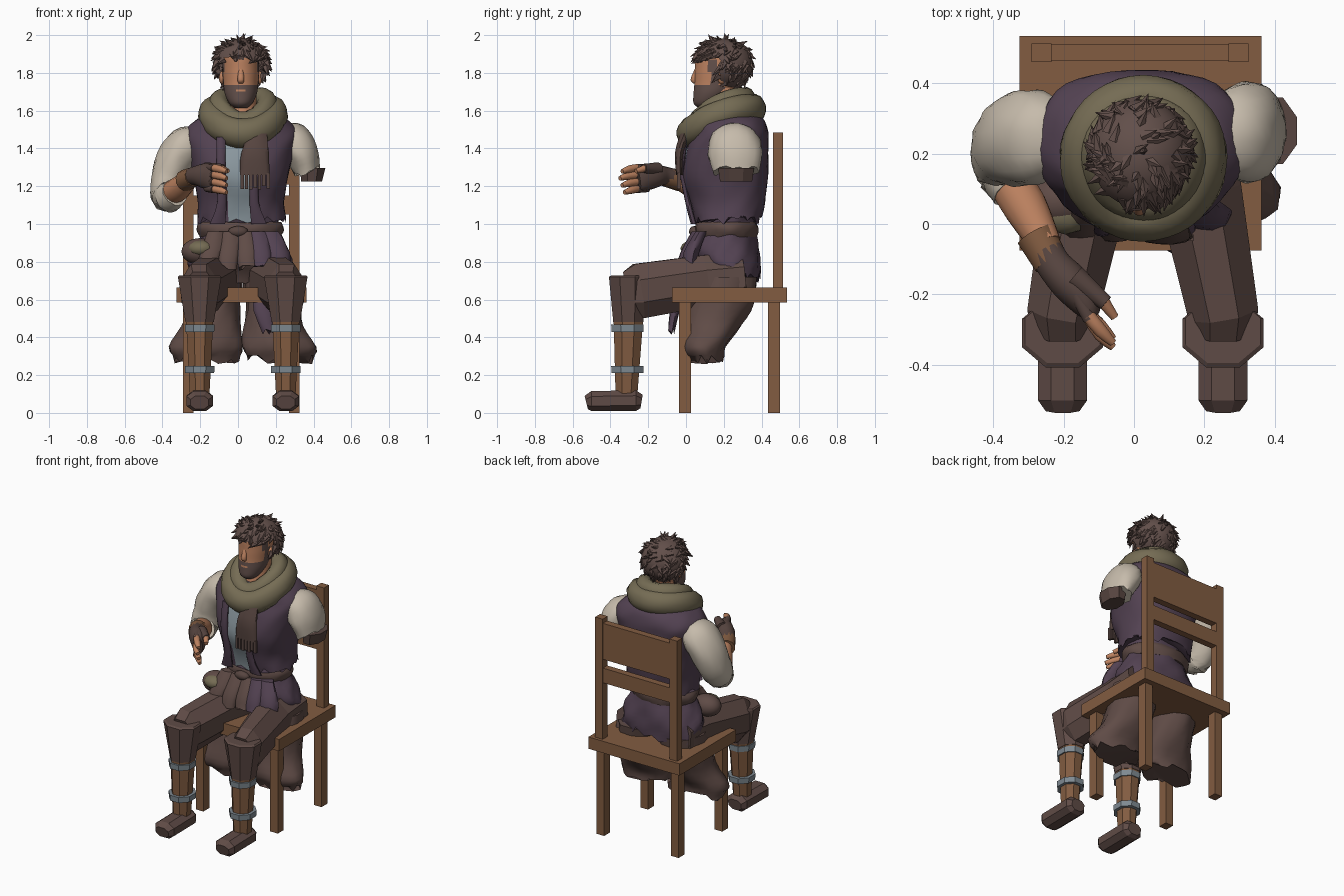
import bpy, bmesh, math, random
from mathutils import Vector, Matrix

random.seed(4)
if "Cube" in bpy.data.objects:
    bpy.data.objects.remove(bpy.data.objects["Cube"])
MID = 0.025  # mirror line of chair and legs


def material(name, code):
    rgb = [int(code[i:i + 2], 16) / 255 for i in (0, 2, 4)]
    col = [((c + .055) / 1.055) ** 2.4 for c in rgb] + [1]
    m = bpy.data.materials.new(name)
    m.use_nodes = True
    m.diffuse_color = col
    m.node_tree.nodes["Principled BSDF"].inputs["Base Color"].default_value = col
    return m


WOOD = material("chair wood", "825C41")
CLOTH = material("trouser brown", "5F4B46")
HAIR = material("hair brown", "624F4A")
PURPLE = material("vest purple", "534252")
CREAM = material("sleeve cream", "C6BBAB")
OLIVE = material("scarf olive", "756C54")
SKIN = material("skin", "BD8260")
STEEL = material("strap grey", "7F8A92")
SHIRT = material("shirt blue grey", "8B989F")
LEATHER = material("dark leather", "574540")


def finish(name, bm, mats, smooth=False, rule=None):
    bmesh.ops.recalc_face_normals(bm, faces=bm.faces)
    if rule:
        for f in bm.faces:
            f.material_index = rule(f.calc_center_median(), f.normal)
    mesh = bpy.data.meshes.new(name)
    bm.to_mesh(mesh)
    bm.free()
    for m in mats:
        mesh.materials.append(m)
    if smooth:
        mesh.shade_smooth()
        mesh.set_sharp_from_angle(angle=math.radians(50))
    ob = bpy.data.objects.new(name, mesh)
    bpy.context.collection.objects.link(ob)
    return ob


def box(name, x, y, z, mat):
    """Box from its three (low, high) ranges."""
    bm = bmesh.new()
    bmesh.ops.create_cube(bm, size=1)
    for v in bm.verts:
        v.co = [(lo + hi) / 2 + c * (hi - lo) for c, (lo, hi) in zip(v.co, (x, y, z))]
    return finish(name, bm, [mat])


def ball(name, centre, radii, mat, detail=3, cut=None):
    bm = bmesh.new()
    bmesh.ops.create_icosphere(bm, subdivisions=detail, radius=1)
    for v in bm.verts:
        v.co = [c + a * r for c, a, r in zip(centre, v.co, radii)]
    if cut:
        bmesh.ops.delete(bm, geom=[v for v in bm.verts if cut(v.co)], context='VERTS')
    return finish(name, bm, [mat], True)


def tube(name, pts, mats, n=8, steps=1, flat=False, closed=False, wave=0, rag=0, square=1, rule=None):
    """Loft of elliptical rings; each point is x, y, z, radius, second radius."""
    pts = [Vector(p if len(p) == 5 else (*p, p[3])) for p in pts]
    path, last = [], len(pts) - 1
    for i in range(len(pts) if closed else last):
        a, b, c, d = [pts[k % len(pts)] if closed else pts[min(max(k, 0), last)] for k in range(i - 1, i + 3)]
        for s in range(steps):
            t = s / steps
            path.append(b + ((c - a) * t + (2 * a - 5 * b + 4 * c - d) * t * t
                             + (3 * b - a - 3 * c + d) * t ** 3) / 2)
    if not closed:
        path.append(pts[-1])
    span = (pts[-1] - pts[0]).to_3d().normalized()
    ref = Vector((0, 0, 1)) if closed or abs(span.z) < .7 else Vector((0, 1, 0))
    bm, rings, count = bmesh.new(), [], len(path)
    for j, p in enumerate(path):
        nxt = path[(j + 1) % count] if closed else path[min(j + 1, count - 1)]
        prv = path[j - 1] if closed or j else path[0]
        t = Vector((0, 0, -1)) if flat else Vector([nxt[k] - prv[k] for k in range(3)]).normalized()
        u = t.cross(ref).normalized()
        w = t.cross(u)
        ring = []
        for i in range(n):
            a = math.tau * (i + .5) / n
            ca, sa = [math.copysign(abs(q) ** square, q) for q in (math.cos(a), math.sin(a))]
            k = (1 + wave * math.sin(5 * a + j * .7) + wave * math.sin(9 * a - j)) / math.cos(math.pi / n) ** square
            co = Vector(p[:3]) + u * ca * p[3] * k + w * sa * p[4] * k
            if rag and j == count - 1:
                co.z += random.uniform(-rag, rag)
            ring.append(bm.verts.new(co))
        rings.append(ring)
    for j in range(count if closed else count - 1):
        r, q = rings[j], rings[(j + 1) % count]
        for i in range(n):
            bm.faces.new((r[i], r[(i + 1) % n], q[(i + 1) % n], q[i]))
    if not closed:
        bm.faces.new(rings[0])
        bm.faces.new(rings[-1])
    return finish(name, bm, mats, n > 8, rule)


# Chair
box("chair_seat", (-.325, .362), (-.075, .535), (.585, .665), WOOD)
for side, s in (("right", -1), ("left", 1)):
    x = sorted((MID - .008 + s * .252, MID - .008 + s * .309))
    box(side + "_front_chair_leg", x, (-.037, .026), (0, .6), WOOD)
    box(side + "_rear_chair_leg", x, (.434, .497), (0, .6), WOOD)
    box(side + "_chair_post", x, (.46, .513), (.66, 1.484), WOOD)
for part, z in (("top", (1.21, 1.455)), ("lower", (1.05, 1.15))):
    box(part + "_back_slat", (-.25, .28), (.465, .511), z, WOOD)

# Legs, guards, boots and the loose trouser cloth
for side, s in (("right", -1), ("left", 1)):
    x = MID + s * .228
    tube(side + "_thigh", [(MID + s * .14, .3, .72, .14, .13), (MID + s * .16, .1, .7, .12, .135),
                           (x, -.25, .645, .1, .145), (x, -.3, .63, .09, .12)], [CLOTH])
    tube(side + "_knee_guard", [(x, -.305, .728, .107, .09), (x, -.31, .72, .115, .098),
                                (x, -.305, .48, .075, .08)], [CLOTH], flat=True)
    tube(side + "_shin", [(x, -.305, .49, .072, .078), (x, -.315, .1, .052, .058)], [WOOD], flat=True)
    for part, z in (("upper", .448), ("lower", .23)):
        tube(side + "_" + part + "_strap", [(x, -.31, z + .019, .079, .086), (x, -.31, z - .019, .077, .084)],
             [STEEL], flat=True)
    tube(side + "_boot", [(x, -.235, .06, .048, .036), (x, -.265, .065, .07, .055),
                          (x, -.5, .062, .07, .053), (x, -.528, .055, .048, .036)], [CLOTH], square=.85)
    tube(side + "_loose_trouser", [(MID + s * .15, .22, .72, .14, .16), (MID + s * .16, .185, .58, .14, .17),
                                   (MID + s * .165, .14, .46, .155, .15), (MID + s * .195, .09, .35, .195, .12),
                                   (MID + s * .195, .1, .29, .17, .1)],
         [CLOTH], 24, 3, flat=True, wave=.025, rag=.035)

# Torso with the shirt showing between the vest fronts
tube("vest", [(.02, .21, 1.59, .15, .13), (.02, .23, 1.56, .23, .175), (.02, .24, 1.49, .295, .195),
              (.02, .22, 1.4, .285, .215), (.015, .205, 1.25, .25, .228), (.015, .22, 1.12, .228, .2),
              (.02, .22, 1.02, .235, .175)], [PURPLE, SHIRT], 40, 4, flat=True, wave=.008, rag=.025, square=.82,
     rule=lambda c, n: int(n.y < -.2 and (1.45 - c.z) * .12 - .1 < c.x < .08))
for s in (-1, 1):
    tube("vest_front_edge", [(s * .09, .0, 1.46, .022, .014), (s * .09, -.022, 1.3, .024, .014),
                             (s * .085, .01, 1.12, .024, .014), (s * .11, .04, 1.0, .04, .014)],
         [PURPLE], 10, 3, flat=True, wave=.04)
tube("vest_skirt", [(.015, .215, 1.05, .2, .15), (.015, .215, .96, .2, .15), (.015, .21, .87, .25, .175),
                    (.015, .23, .79, .28, .165), (.015, .26, .72, .27, .13)],
     [PURPLE, CLOTH], 32, 3, flat=True, wave=.025, rag=.035,
     rule=lambda c, n: int(c.y < .14 and c.x < .1 and c.z < .94))
tube("belt", [(.01, .215, 1.01, .215, .155), (.01, .215, .985, .228, .166), (.01, .215, .955, .224, .164),
              (.01, .215, .93, .21, .158)], [CLOTH], 28, 2, flat=True, wave=.015)
ball("belt_knot", (0, .045, .96), (.055, .03, .03), LEATHER, 2)

# Hanging cloth and pouch at the waist
for i, x in enumerate((-.12, -.04, .04, .1)):
    tube("waist_rag", [(x, .06, .96, .04, .025), (x * 1.2, .0, .85, .055, .03), (x * 1.3, -.03, .77, .045, .02)],
         [CLOTH if i < 3 else PURPLE], 10, 3, flat=True, wave=.05, rag=.02)
tube("purple_drape", [(.16, .08, .96, .05, .03), (.2, .03, .85, .07, .04), (.2, .02, .75, .075, .04)],
     [PURPLE], 12, 3, flat=True, wave=.05, rag=.02)
tube("purple_rag", [(.12, -.02, .66, .04, .02), (.13, -.06, .54, .05, .025), (.165, -.08, .43, .03, .015)],
     [PURPLE], 10, 2, flat=True, wave=.06, rag=.015)
ball("pouch", (-.205, .065, .855), (.095, .075, .07), CLOTH)
ball("pouch_flap", (-.195, .035, .87), (.075, .065, .045), OLIVE, 2)

# Scarf wraps, tilted down at the front, and the fringed tail
for wrap, a, z, r in (("outer", .17, 1.545, .066), ("inner", .128, 1.592, .055)):
    loop = [(.027 + a * math.cos(t), .187 + a * math.sin(t),
             z + .065 * math.sin(t) + .035 * math.cos(t) ** 2, r, r + .01)
            for t in [math.tau * i / 20 for i in range(20)]]
    tube(wrap + "_scarf_wrap", loop, [OLIVE], 16, 2, closed=True, wave=.025)
tube("scarf_tail", [(.1, .0, 1.48, .05, .03), (.09, -.035, 1.38, .07, .022), (.09, -.035, 1.26, .078, .018)],
     [LEATHER], 12, 3, flat=True, wave=.03)
for i in range(7):
    x = .022 + i * .023
    drop = random.uniform(.06, .085)
    box("scarf_fringe", (x - .009, x + .009), (-.048, -.03), (1.265 - drop, 1.27), LEATHER)

# Sleeves, forearm, glove and fingers
tube("right_sleeve", [(-.2, .24, 1.46, .06, .09), (-.27, .245, 1.42, .1, .13), (-.335, .24, 1.33, .102, .13),
                      (-.37, .215, 1.22, .092, .11), (-.37, .16, 1.145, .085, .085), (-.335, .1, 1.165, .072)],
     [CREAM], 20, 4, wave=.022)
tube("left_sleeve", [(.22, .25, 1.47, .06, .09), (.285, .255, 1.44, .1, .13), (.335, .262, 1.37, .092, .142),
                     (.365, .265, 1.28, .07, .12)], [CREAM], 20, 4, wave=.018, rag=.015)
tube("left_cuff", [(.395, .265, 1.297, .068, .095), (.39, .265, 1.225, .055, .085)], [LEATHER], flat=True)
tube("right_forearm", [(-.36, .13, 1.16, .06), (-.31, .05, 1.19, .062), (-.25, -.06, 1.245, .044)], [SKIN], 14, 3)
tube("glove_cuff", [(-.28, -.03, 1.23, .056), (-.235, -.11, 1.25, .05)], [WOOD], 12)
tube("right_glove", [(-.25, -.08, 1.245, .05), (-.225, -.12, 1.255, .05), (-.18, -.17, 1.255, .055, .065),
                     (-.135, -.23, 1.245, .04, .07), (-.12, -.255, 1.24, .025, .06)], [LEATHER], 14, 3)
for i in range(4):
    z = 1.3 - i * .037
    tip = .012 * abs(i - 1)
    tube("finger_base", [(-.165, -.2, z, .019), (-.125, -.27, z - .005, .02)], [LEATHER], 10)
    tube("fingertip", [(-.13, -.26, z - .003, .019), (-.095, -.315 + tip, z - .01, .019),
                       (-.06, -.35 + tip, z - .022, .011)], [SKIN], 10, 2)
tube("thumb_base", [(-.17, -.15, 1.29, .035), (-.08, -.225, 1.295, .022)], [LEATHER], 10)
tube("thumb_tip", [(-.09, -.217, 1.295, .019), (-.055, -.265, 1.28, .012)], [SKIN], 10, 2)

# Head with a beard coloured along the jaw
tube("neck", [(.02, .2, 1.72, .075, .08), (.02, .18, 1.53, .085, .11)], [SKIN], 20, flat=True)
tube("head", [(.015, .2, 1.95, .06, .08), (.015, .18, 1.9, .09, .125), (.015, .175, 1.82, .097, .128),
              (.015, .165, 1.75, .093, .12), (.015, .14, 1.69, .085, .1), (.015, .115, 1.64, .062, .075),
              (.015, .11, 1.615, .035, .045)], [SKIN, HAIR], 32, 5, flat=True,
     rule=lambda c, n: int((c.z < 1.735 and c.y < .2 and not (1.702 < c.z < 1.716 and abs(c.x - .015) < .025))
                           or (.125 < c.y < .175 and c.z < 1.87)))
tube("nose", [(.015, .058, 1.82, .012, .012), (.015, .04, 1.765, .018, .016), (.015, .05, 1.745, .012)],
     [SKIN], 12, 3, flat=True)
for s in (-1, 1):
    ball("ear", (.015 + s * .1, .19, 1.775), (.016, .025, .035), SKIN, 2)

# Hair cap and swept tufts
bare = lambda p: (p.y < .165 + max(0, 1.77 - p.z) * .5 and p.z < 1.865) or p.z < 1.69
middle, radii = Vector((.018, .197, 1.845)), (.145, .157, .137)
ball("hair_cap", middle, radii, HAIR, 4, bare)
bm = bmesh.new()
for i in range(230):
    d = Vector([random.gauss(0, 1) for k in range(3)]).normalized()
    spot = middle + Vector([a * r for a, r in zip(d, radii)])
    if bare(spot):
        continue
    sweep = d.cross(Vector((.3, -.3, 1))) * random.uniform(-.5, 1.5) + Vector((0, -.2, -.6))
    lean = (d * .5 + sweep - d * sweep.dot(d)).normalized()
    turn = lean.to_track_quat('Z', 'Y').to_matrix().to_4x4()
    bmesh.ops.create_cone(bm, segments=5, radius1=.02, radius2=0, depth=random.uniform(.045, .07),
                          matrix=Matrix.Translation(spot + lean * .014 - d * .006) @ turn, cap_ends=True)
finish("hair_tufts", bm, [HAIR], True)
